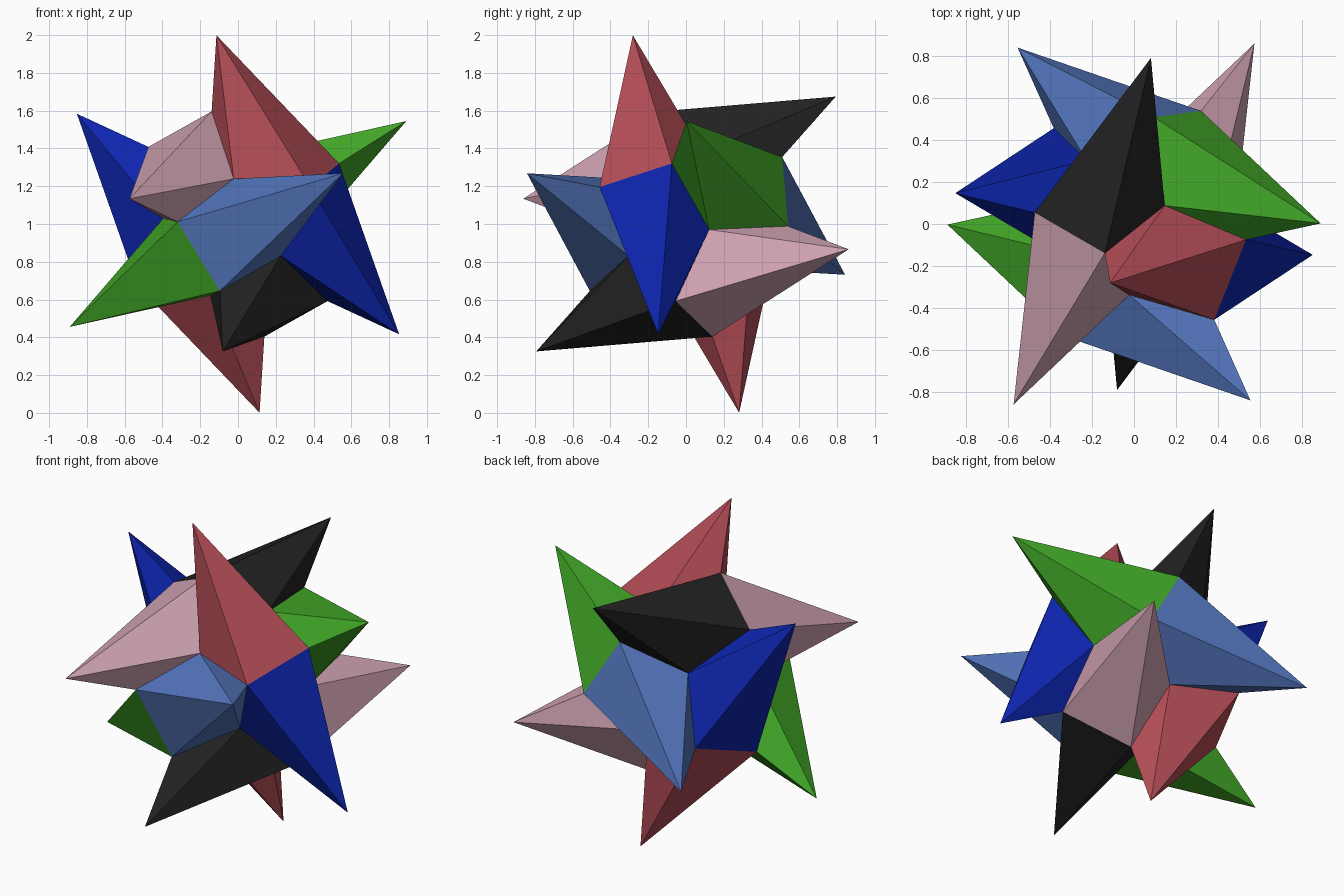
import bpy
import bmesh
from mathutils import Vector, Matrix

cube = bpy.data.objects.get("Cube")
if cube:
    bpy.data.objects.remove(cube, do_unlink=True)

# Tilted symmetry axes of the star, made exactly perpendicular
E1 = Vector((-0.520, -0.072, 0.851)).normalized()
E2 = Vector((0.776, -0.451, 0.439))
E2 = (E2 - E1 * E2.dot(E1)).normalized()
E3 = E1.cross(E2)
FRAME = Matrix((E1, E2, E3)).transposed()
CENTRE = Vector((0, 0, 1))

# Spike tip (A, B, 0), outer base corners (P, Q, 0), inner corners (R, R, R)
A, B = 0.93, 0.475
P, Q, R = 0.59, 0.215, 0.24
SPIKE = [(A, B, 0),
         (P, Q, 0), (R, R, R), (0, P, Q), (0, P, -Q), (R, R, -R),
         (0, 0, 0)]


def make_material(name, rgb):
    mat = bpy.data.materials.new(name)
    mat.use_nodes = True
    mat.diffuse_color = (*rgb, 1)
    bsdf = mat.node_tree.nodes["Principled BSDF"]
    bsdf.inputs["Base Color"].default_value = (*rgb, 1)
    bsdf.inputs["Roughness"].default_value = 0.7
    return mat


def make_spike(name, mat, turn, flip, side):
    """Five-sided leaning spike whose base narrows to the star's centre."""
    bm = bmesh.new()
    verts = []
    for x, y, z in SPIKE:
        c = [side * x, side * flip * y, side * z]
        c = c[-turn:] + c[:-turn] if turn else c      # cycle the three axes
        verts.append(bm.verts.new(FRAME @ Vector(c)))
    tip, ring, core = verts[0], verts[1:6], verts[6]
    for i in range(5):
        u, v = ring[i], ring[(i + 1) % 5]
        bm.faces.new((tip, u, v))
        bm.faces.new((core, v, u))
    # Mirrored spikes need their winding reversed
    if flip * side < 0:
        bmesh.ops.reverse_faces(bm, faces=bm.faces[:])
    bmesh.ops.recalc_face_normals(bm, faces=bm.faces[:])
    mesh = bpy.data.meshes.new(name)
    bm.to_mesh(mesh)
    bm.free()
    mesh.materials.append(mat)
    obj = bpy.data.objects.new(name, mesh)
    obj.location = CENTRE
    bpy.context.collection.objects.link(obj)


# Colour, axis turn and mirror of each opposite pair of spikes
PAIRS = [
    ("red", (0.46, 0.075, 0.095), 0, 1),
    ("dark_blue", (0.004, 0.018, 0.42), 0, -1),
    ("green", (0.053, 0.38, 0.02), 1, 1),
    ("light_blue", (0.088, 0.18, 0.51), 1, -1),
    ("black", (0.016, 0.016, 0.016), 2, 1),
    ("pink", (0.62, 0.36, 0.44), 2, -1),
]

for colour, rgb, turn, flip in PAIRS:
    mat = make_material(colour, rgb)
    for side in (1, -1):
        upper = side > 0 if colour != "pink" else side < 0
        make_spike(f"{'upper' if upper else 'lower'}_{colour}_spike",
                   mat, turn, flip, side)
